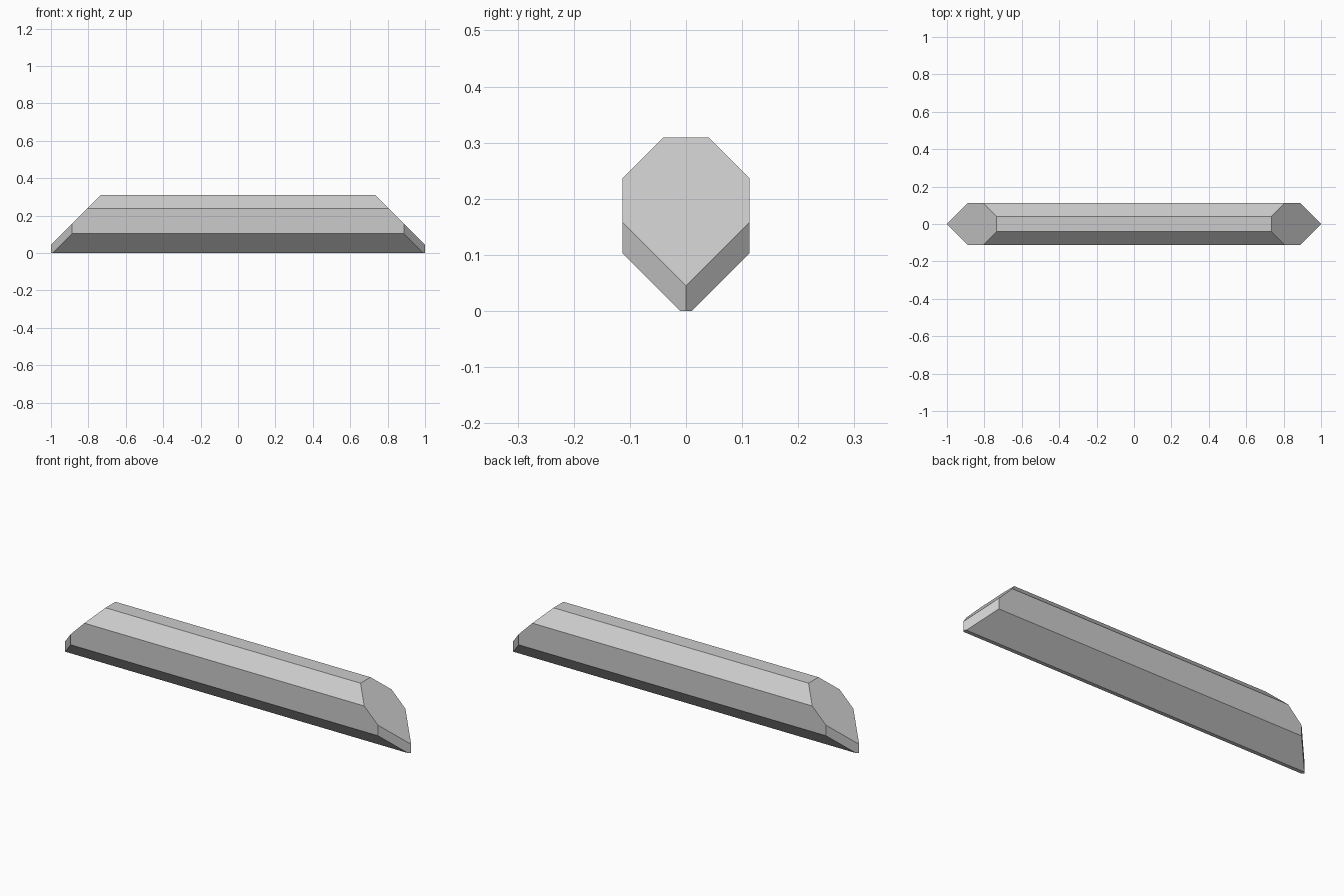
import bpy
import bmesh
from mathutils import Vector

cube = bpy.data.objects.get("Cube")
if cube:
    bpy.data.objects.remove(cube, do_unlink=True)

# Plain light grey
grey = bpy.data.materials.new("light_grey")
grey.use_nodes = True
colour = (0.6, 0.6, 0.6, 1)
grey.diffuse_color = colour
grey.node_tree.nodes["Principled BSDF"].inputs["Base Color"].default_value = colour

# Cross-section (y, z), mirrored to make the full outline
half = [(0.01, 0), (0.113, 0.103), (0.113, 0.237), (0.041, 0.309)]
outline = half + [(-y, z) for y, z in reversed(half)]

# Extrude the cross-section along the length
bm = bmesh.new()
end = bm.faces.new([bm.verts.new((-1, y, z)) for y, z in outline])
ext = bmesh.ops.extrude_face_region(bm, geom=[end])
verts = [g for g in ext["geom"] if isinstance(g, bmesh.types.BMVert)]
bmesh.ops.translate(bm, verts=verts, vec=(2, 0, 0))


def trim(point, normal):
    """Slice away everything beyond the plane and cap the opening."""
    geom = bm.verts[:] + bm.edges[:] + bm.faces[:]
    cut = bmesh.ops.bisect_plane(bm, geom=geom, dist=1e-6, plane_co=Vector(point),
                                 plane_no=Vector(normal), clear_outer=True)
    edges = [g for g in cut["geom_cut"] if isinstance(g, bmesh.types.BMEdge)]
    bmesh.ops.contextual_create(bm, geom=edges)


# Each end: a sloping top facet and a pointed prow of two upright facets
for s in (-1, 1):
    trim((s, 0, 0.045), (s, 0, 1))
    for side in (-1, 1):
        trim((s, 0, 0), (s, side, 0))

bmesh.ops.remove_doubles(bm, verts=bm.verts[:], dist=1e-5)
bmesh.ops.recalc_face_normals(bm, faces=bm.faces[:])
mesh = bpy.data.meshes.new("faceted_bar")
bm.to_mesh(mesh)
bm.free()
mesh.materials.append(grey)
bar = bpy.data.objects.new("faceted_bar", mesh)
bpy.context.collection.objects.link(bar)
